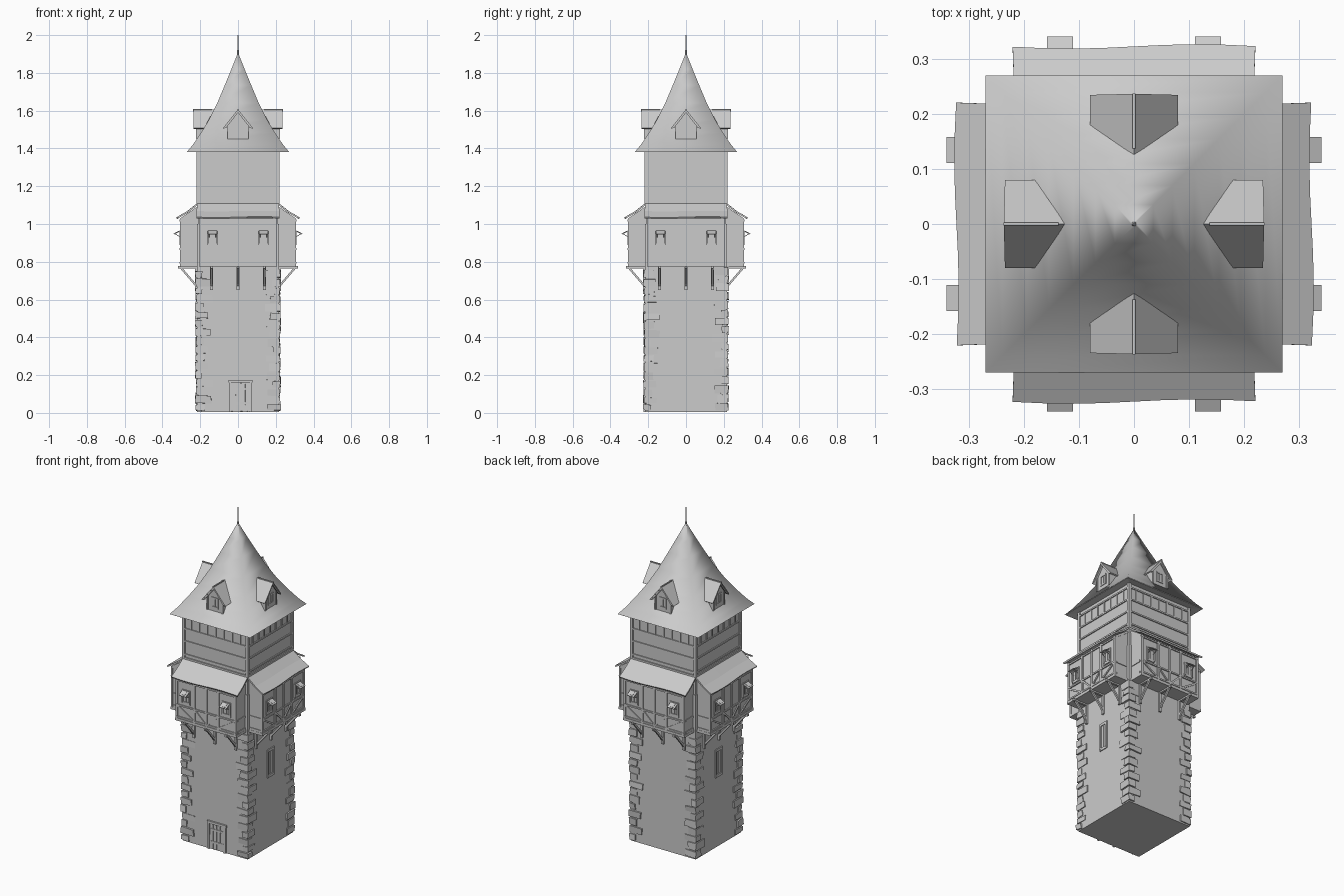
import bpy, bmesh, math, random
from mathutils import Vector, Matrix

random.seed(4)
if "Cube" in bpy.data.objects:
    bpy.data.objects.remove(bpy.data.objects["Cube"])

SIDES = ("front", "left", "back", "right")
WALL = 0.217      # half width of the stone shaft
BAY = 0.302       # distance of the overhanging bay wall from the axis
BAY_HALF = 0.2    # half width of each bay


def box(bm, lo, hi, jitter=0.0):
    lo, hi = Vector(lo), Vector(hi)
    m = Matrix.Translation((lo + hi) / 2) @ Matrix.Diagonal((*(hi - lo), 1))
    verts = bmesh.ops.create_cube(bm, size=1, matrix=m)["verts"]
    for v in verts:
        v.co += Vector([random.uniform(-jitter, jitter) for _ in range(3)])


def beam(bm, a, b, w, depth=None):
    a, b = Vector(a), Vector(b)
    d = b - a
    m = Matrix.Translation((a + b) / 2) @ d.to_track_quat("Z", "Y").to_matrix().to_4x4()
    bmesh.ops.create_cube(bm, size=1, matrix=m @ Matrix.Diagonal((w, depth or w, d.length, 1)))


def prism(bm, points, shift):
    face = bm.faces.new([bm.verts.new(p) for p in points])
    new = bmesh.ops.extrude_face_region(bm, geom=[face])["geom"]
    bmesh.ops.translate(bm, vec=shift, verts=[g for g in new if isinstance(g, bmesh.types.BMVert)])


def to_mesh(name, bm):
    bmesh.ops.recalc_face_normals(bm, faces=bm.faces)
    mesh = bpy.data.meshes.new(name)
    bm.to_mesh(mesh)
    bm.free()
    return mesh


def place(name, mesh, turn=0):
    ob = bpy.data.objects.new(name, mesh)
    ob.rotation_euler.z = turn * math.pi / 2
    bpy.context.collection.objects.link(ob)
    return ob


def part(name, build, turns=(0,), thickness=0):
    """Build a part facing the front and repeat it around the tower."""
    bm = bmesh.new()
    build(bm)
    mesh = to_mesh(name, bm)
    for t in turns:
        ob = place(f"{SIDES[t]}_{name}" if len(turns) > 1 else name, mesh, t)
        if thickness:
            mod = ob.modifiers.new("thickness", "SOLIDIFY")
            mod.thickness = thickness
            mod.offset = 0


ALL = range(4)

# Stone shaft and upper storey core
part("stone_shaft", lambda bm: box(bm, (-WALL, -WALL, 0.005), (WALL, WALL, 1.0)))
part("upper_storey", lambda bm: box(bm, (-0.213, -0.213, 1.0), (0.213, 0.213, 1.4)))


# Rough corner stones, alternating long and short
def quoins(bm):
    z, i = 0.012, 0
    while z < 0.74:
        h = random.uniform(0.03, 0.042)
        lx, ly = (0.075, 0.045) if i % 2 else (0.045, 0.075)
        lx += random.uniform(-0.012, 0.012)
        ly += random.uniform(-0.012, 0.012)
        e = WALL + random.uniform(0.004, 0.009)
        box(bm, (-e, -e, z), (lx - e, ly - e, z + h), 0.003)
        z += h + 0.008
        i += 1


for t in ALL:
    part(SIDES[t] + "_corner_stones", lambda bm: [quoins(bm), bm.transform(Matrix.Rotation(t * math.pi / 2, 4, "Z"))])


# Plank door with posts and lintel
def door(bm):
    for x in (-0.047, 0.062):
        box(bm, (x, -0.226, 0.005), (x + 0.012, -0.21, 0.17))
    box(bm, (-0.05, -0.227, 0.16), (0.077, -0.21, 0.175))
    for i in range(4):
        x = -0.034 + i * 0.024
        box(bm, (x, -0.221, 0.008), (x + 0.022, -0.21, 0.158), 0.0015)
    for z in (0.045, 0.12):
        box(bm, (-0.032, -0.2235, z), (0.06, -0.215, z + 0.012))


part("door", door)


# Tall narrow shaft windows
def slit(bm):
    for s in (-1, 1):
        beam(bm, (s * 0.026, -WALL, 0.435), (s * 0.026, -WALL, 0.59), 0.01, 0.014)
    for z in (0.435, 0.59):
        beam(bm, (-0.031, -WALL, z), (0.031, -WALL, z), 0.01, 0.016)
    beam(bm, (0, -WALL, 0.435), (0, -WALL, 0.59), 0.004, 0.006)


part("slit_window", slit, (1, 3))


# Overhanging bay with a sloping top
def bay(bm):
    profile = ((-0.2, 0.785), (-BAY, 0.785), (-BAY, 1.03), (-0.2, 1.1))
    prism(bm, [(-BAY_HALF, y, z) for y, z in profile], (2 * BAY_HALF, 0, 0))


part("bay", bay, ALL)


def bay_floor(bm):
    box(bm, (-0.205, -0.308, 0.772), (0.205, -0.2, 0.788))


part("bay_floor", bay_floor, ALL)


# Timber framing of the bay
def bay_timbers(bm):
    y = -BAY
    for x in (-0.196, -0.08, 0, 0.08, 0.196):
        beam(bm, (x, y, 0.785), (x, y, 1.03), 0.014, 0.011)
    for z in (0.795, 0.868, 1.018):
        beam(bm, (-0.2, y, z), (0.2, y, z), 0.013, 0.009)
    for s in (-1, 1):
        beam(bm, (s * 0.19, y, 0.862), (s * 0.09, y, 0.8), 0.012, 0.01)
        beam(bm, (s * 0.075, y, 0.862), (s * 0.01, y, 0.8), 0.012, 0.01)
        x = s * BAY_HALF
        beam(bm, (x, y + 0.01, 0.795), (x, -0.22, 0.795), 0.008, 0.014)
        beam(bm, (x, y + 0.01, 0.868), (x, -0.22, 0.868), 0.008, 0.012)
        beam(bm, (x, y, 1.025), (x, -0.215, 1.085), 0.008, 0.012)


part("bay_timbers", bay_timbers, ALL)


# Bay windows under propped shutters
def bay_windows(bm):
    y = -BAY - 0.001
    for c in (-0.135, 0.135):
        for s in (-1, 1):
            beam(bm, (c + s * 0.024, y, 0.89), (c + s * 0.024, y, 0.962), 0.008, 0.014)
            beam(bm, (c + s * 0.018, y, 0.93), (c + s * 0.018, -0.332, 0.947), 0.003)
        for z in (0.89, 0.962):
            beam(bm, (c - 0.029, y, z), (c + 0.029, y, z), 0.008, 0.016)
        beam(bm, (c, y, 0.89), (c, y, 0.962), 0.004, 0.006)
        beam(bm, (c, -0.304, 0.964), (c, -0.34, 0.946), 0.047, 0.005)
        beam(bm, (c, -0.312, 0.963), (c, -0.334, 0.952), 0.025, 0.003)


part("bay_windows", bay_windows, ALL)


# Slightly warped lean-to roof of the bay
def bay_roof(bm):
    verts = bmesh.ops.create_grid(bm, x_segments=8, y_segments=2, size=1)["verts"]
    for v in verts:
        u, t = v.co.x, (1 - v.co.y) / 2
        sway = math.sin(u * 3) * 0.004 * t
        v.co = (u * (0.217 + 0.004 * t), -0.212 - 0.109 * t + sway,
                1.108 - 0.075 * t - 0.006 * math.sin(t * math.pi) + sway * 0.6)


part("bay_roof", bay_roof, ALL, 0.009)
part("bay_flashing", lambda bm: beam(bm, (-0.218, -0.214, 1.112), (0.218, -0.214, 1.112), 0.012), ALL)


# Joists and diagonal brackets carrying the bay
def brackets(bm):
    for x in (-0.14, 0, 0.14):
        beam(bm, (x, -0.2, 0.77), (x, -0.318, 0.77), 0.013)
        beam(bm, (x, -0.222, 0.65), (x, -0.222, 0.775), 0.014, 0.012)
        beam(bm, (x, -0.22, 0.672), (x, -0.302, 0.768), 0.011)


part("bay_brackets", brackets, ALL)


# Timber framing and small window row of the upper storey
def upper_timbers(bm):
    y = -0.213
    for z in (1.135, 1.215, 1.29, 1.365):
        beam(bm, (-0.21, y, z), (0.21, y, z), 0.012, 0.009)
    for i in range(7):
        x = -0.165 + i * 0.055
        beam(bm, (x, y, 1.29), (x, y, 1.365), 0.009, 0.009)
    beam(bm, (-0.212, y + 0.001, 1.11), (-0.212, y + 0.001, 1.39), 0.016)


part("upper_timbers", upper_timbers, ALL)


# Flared main roof
def main_roof(bm):
    profile = ((0.27, 1.382), (0.24, 1.418), (0.195, 1.484), (0.155, 1.55), (0.11, 1.64),
               (0.07, 1.735), (0.035, 1.82), (0.003, 1.9))
    corners = ((-1, -1), (1, -1), (1, 1), (-1, 1))
    rings = [[bm.verts.new((h * x, h * y, z)) for x, y in corners] for h, z in profile]
    for low, high in zip(rings, rings[1:]):
        for i in ALL:
            j = (i + 1) % 4
            bm.faces.new((low[i], low[j], high[j], high[i]))
    bm.faces.new(rings[-1])
    for f in bm.faces:
        f.smooth = True


part("main_roof", main_roof)


def soffit(bm):
    bm.faces.new([bm.verts.new(p) for p in ((-0.268, -0.268, 1.382), (0.268, -0.268, 1.382),
                                           (0.21, -0.21, 1.392), (-0.21, -0.21, 1.392))])


part("roof_soffit", soffit, ALL, 0.003)


# Spire rod
def spire(bm):
    bmesh.ops.create_cone(bm, cap_ends=True, segments=8, radius1=0.005, radius2=0.002,
                          depth=0.12, matrix=Matrix.Translation((0, 0, 1.94)))


part("spire", spire)


# Gabled dormers
def dormer(bm):
    outline = ((-0.055, 1.44), (0.055, 1.44), (0.055, 1.527), (0, 1.597), (-0.055, 1.527))
    prism(bm, [(x, -0.218, z) for x, z in outline], (0, 0.12, 0))
    y = -0.219
    for s in (-1, 1):
        beam(bm, (s * 0.051, y, 1.45), (s * 0.051, y, 1.53), 0.009)
        beam(bm, (s * 0.02, y, 1.475), (s * 0.02, y, 1.53), 0.006)
        beam(bm, (s * 0.066, -0.229, 1.511), (0, -0.229, 1.596), 0.008)
    for z in (1.475, 1.53):
        beam(bm, (-0.023, y, z), (0.023, y, z), 0.006, 0.008)
    beam(bm, (0, y, 1.475), (0, y, 1.53), 0.004, 0.006)


def dormer_roof(bm):
    ridge = [bm.verts.new((0, y, 1.604)) for y in (-0.237, -0.125)]
    for s in (-1, 1):
        eave = [bm.verts.new((s * 0.077, y, 1.506)) for y in (-0.18, -0.235)]
        bm.faces.new(ridge + eave)


part("dormer", dormer, ALL)
part("dormer_roof", dormer_roof, ALL, 0.007)
part("dormer_ridge", lambda bm: beam(bm, (0, -0.238, 1.607), (0, -0.137, 1.607), 0.006), ALL)
